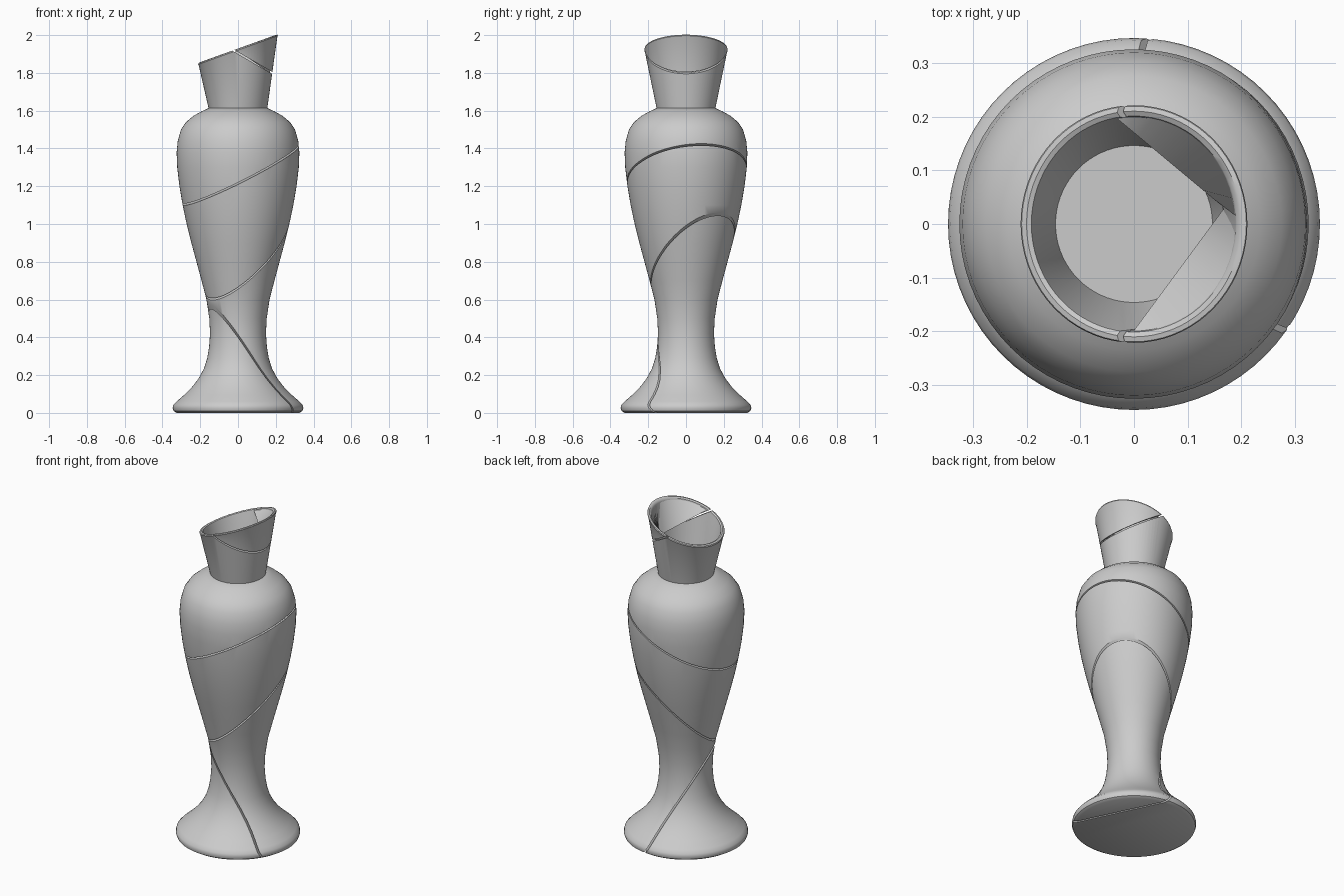
import bpy, bmesh, math
from mathutils import Vector, Quaternion

if "Cube" in bpy.data.objects:
    bpy.data.objects.remove(bpy.data.objects["Cube"])

SEG = 72
RIM_SLOPE = 0.36


def make_object(name, bm):
    bmesh.ops.recalc_face_normals(bm, faces=bm.faces)
    me = bpy.data.meshes.new(name)
    bm.to_mesh(me)
    bm.free()
    ob = bpy.data.objects.new(name, me)
    bpy.context.collection.objects.link(ob)
    return ob


def activate(ob):
    bpy.ops.object.select_all(action='DESELECT')
    ob.select_set(True)
    bpy.context.view_layer.objects.active = ob


def loft(name, rings):
    """Closed solid through rings of points, capped at both ends."""
    bm = bmesh.new()
    vs = [[bm.verts.new(p) for p in r] for r in rings]
    for a, b in zip(vs, vs[1:]):
        for i in range(SEG):
            j = (i + 1) % SEG
            bm.faces.new((a[i], a[j], b[j], b[i]))
    bm.faces.new(vs[0])
    bm.faces.new(vs[-1])
    return make_object(name, bm)


def ring(rx, ry, z, slope=0.0):
    pts = []
    for i in range(SEG):
        a = 2 * math.pi * i / SEG
        x = rx * math.cos(a)
        pts.append((x, ry * math.sin(a), z + slope * x))
    return pts


def crack(ob, a, b, c, width=0.009):
    """Cut a thin gap along the plane z = a + b*x + c*y."""
    bm = bmesh.new()
    bmesh.ops.create_cube(bm, size=1)
    cutter = make_object("crack_cutter", bm)
    cutter.hide_render = True
    cutter.scale = (3, 3, width)
    cutter.location = (0, 0, a)
    cutter.rotation_mode = 'QUATERNION'
    cutter.rotation_quaternion = Vector((0, 0, 1)).rotation_difference(Vector((-b, -c, 1)))
    bpy.context.view_layer.update()
    mod = ob.modifiers.new("crack", 'BOOLEAN')
    mod.operation = 'DIFFERENCE'
    mod.solver = 'EXACT'
    mod.object = cutter
    activate(ob)
    bpy.ops.object.modifier_apply(modifier=mod.name)
    bpy.data.objects.remove(cutter, do_unlink=True)


def smooth(ob, deg=35):
    activate(ob)
    bpy.ops.object.shade_smooth_by_angle(angle=math.radians(deg))


# Vase body: turned foot, stem, belly and shoulder (radius, height)
profile = [(.325, 0), (.341, .01), (.346, .025), (.342, .042), (.325, .06),
           (.285, .095), (.245, .135), (.21, .18), (.18, .235), (.163, .29),
           (.153, .35), (.148, .42), (.152, .5), (.167, .6), (.193, .7),
           (.22, .8), (.247, .9), (.272, 1.0), (.293, 1.1), (.31, 1.2),
           (.322, 1.3), (.325, 1.38), (.319, 1.44), (.302, 1.5),
           (.275, 1.54), (.235, 1.573), (.19, 1.598), (.153, 1.615)]
body = loft("vase_body", [ring(r, r, z) for r, z in profile])
crack(body, 1.255, .5, .13)
crack(body, .77, .8, .6)
crack(body, .305, -1.435, -.69)
smooth(body)

# Flared neck with slanted, rounded rim and closed floor
neck = loft("vase_neck", [
    ring(.154, .154, 1.605),
    ring(.208, .218, 1.915, RIM_SLOPE),
    ring(.211, .221, 1.921, RIM_SLOPE),
    ring(.209, .219, 1.927, RIM_SLOPE),
    ring(.200, .210, 1.929, RIM_SLOPE),
    ring(.191, .201, 1.924, RIM_SLOPE),
    ring(.189, .199, 1.917, RIM_SLOPE),
    ring(.146, .146, 1.618)])
crack(neck, 1.905, -.58, 0)
smooth(neck)

# Flat inner faces of the broken rim shard
tip = Vector((.168, .03, 1.8))
ends = [Vector((-.03, .195, 1.912)), Vector((0, -.198, 1.917))]
bm = bmesh.new()
n = 20
a0, a1 = math.radians(98.5), math.radians(-90)
lower, upper = [], []
for i in range(n + 1):
    t = i / n
    p = ends[0].lerp(tip, 2 * t) if t <= .5 else tip.lerp(ends[1], 2 * t - 1)
    a = a0 + (a1 - a0) * t
    x = .19 * math.cos(a)
    lower.append(bm.verts.new(p))
    upper.append(bm.verts.new((x, .2 * math.sin(a), 1.918 + RIM_SLOPE * x)))
for i in range(n):
    bm.faces.new((lower[i], lower[i + 1], upper[i + 1], upper[i]))
shard = make_object("rim_shard_inner_face", bm)
smooth(shard)
